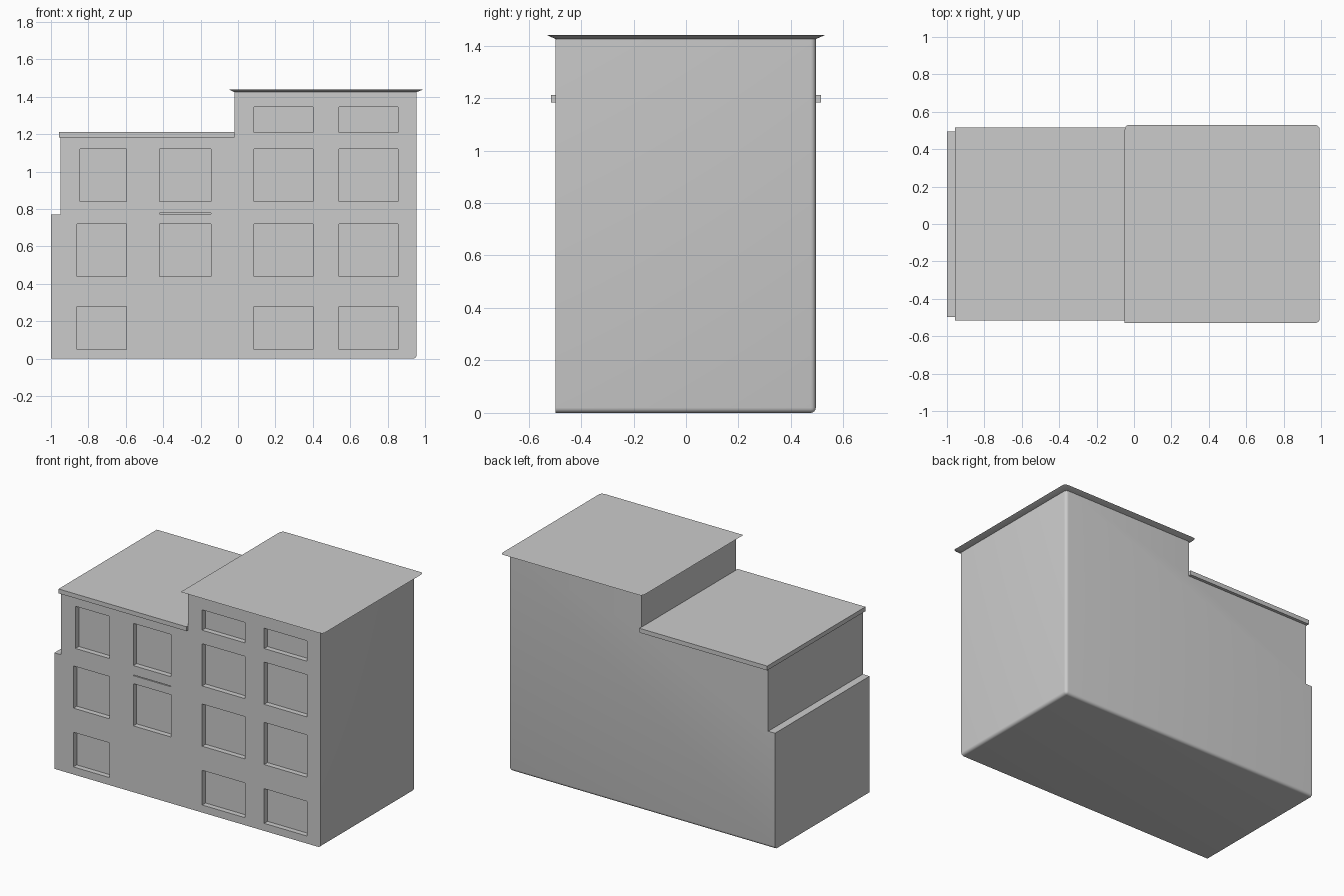
import bpy, bmesh
from mathutils import Vector

if "Cube" in bpy.data.objects:
    bpy.data.objects.remove(bpy.data.objects["Cube"])

Y0, Y1 = -0.497, 0.495       # front and back wall planes
XR, TOP = 0.955, 1.425       # right wall and tall-block height
DEPTH = 0.035                # window recess


def finish(name, bm):
    bmesh.ops.recalc_face_normals(bm, faces=bm.faces)
    mesh = bpy.data.meshes.new(name)
    bm.to_mesh(mesh)
    bm.free()
    ob = bpy.data.objects.new(name, mesh)
    bpy.context.collection.objects.link(ob)
    return ob


def add_box(bm, x0, x1, y0, y1, z0, z1):
    verts = bmesh.ops.create_cube(bm, size=1)["verts"]
    for v in verts:
        v.co = Vector((x1 if v.co.x > 0 else x0,
                       y1 if v.co.y > 0 else y0,
                       z1 if v.co.z > 0 else z0))


def make_active(ob):
    bpy.ops.object.select_all(action='DESELECT')
    ob.select_set(True)
    bpy.context.view_layer.objects.active = ob


# Stepped building block: front silhouette extruded to the back
profile = [(-1, 0), (XR, 0), (XR, TOP), (-0.02, TOP), (-0.02, 1.19),
           (-0.95, 1.19), (-0.95, 0.77), (-1, 0.77)]
bm = bmesh.new()
face = bm.faces.new([bm.verts.new((x, Y0, z)) for x, z in profile])
ext = bmesh.ops.extrude_face_region(bm, geom=[face])["geom"]
bmesh.ops.translate(bm, vec=(0, Y1 - Y0, 0),
                    verts=[g for g in ext if isinstance(g, bmesh.types.BMVert)])
# Rounded edges: back right corner, bottom right and bottom back
near = lambda a, b: abs(a - b) < 1e-4
rounded = []
for e in bm.edges:
    planes = [all(near(v.co.x, XR) for v in e.verts),
              all(near(v.co.y, Y1) for v in e.verts),
              all(near(v.co.z, 0) for v in e.verts)]
    if sum(planes) == 2:
        rounded.append(e)
bmesh.ops.bevel(bm, geom=rounded, offset=0.02, segments=4, profile=0.5,
                affect='EDGES')
building = finish("building_walls", bm)

# Window recesses
low, mid, high, attic = (0.05, 0.28), (0.44, 0.72), (0.84, 1.12), (1.21, 1.345)
columns = [(-0.86, -0.595, [low, mid]),
           (-0.845, -0.595, [high]),
           (-0.42, -0.145, [mid, high]),
           (0.085, 0.40, [low, mid, high, attic]),
           (0.54, 0.855, [low, mid, high, attic])]
bm = bmesh.new()
for x0, x1, rows in columns:
    for z0, z1 in rows:
        add_box(bm, x0, x1, Y0 - 0.1, Y0 + DEPTH, z0, z1)
# Thin groove above the second-column window
add_box(bm, -0.42, -0.145, Y0 - 0.1, Y0 + 0.01, 0.773, 0.778)
cutter = finish("window_cutter", bm)
cutter.hide_render = True

mod = building.modifiers.new("windows", 'BOOLEAN')
mod.operation, mod.object, mod.solver = 'DIFFERENCE', cutter, 'EXACT'
make_active(building)
bpy.ops.object.modifier_apply(modifier=mod.name)
bpy.data.objects.remove(cutter)
bpy.ops.object.shade_smooth_by_angle()

# Low flat roof on the left
bm = bmesh.new()
add_box(bm, -0.957, -0.018, -0.515, 0.515, 1.183, 1.212)
finish("low_roof", bm)

# Flared tall roof on the right, three corners softened
bm = bmesh.new()
add_box(bm, -0.05, 0.993, -0.53, 0.53, TOP, 1.44)
for v in bm.verts:
    if near(v.co.z, TOP):
        v.co.x = XR if v.co.x > 0.5 else -0.02
        v.co.y = Y1 if v.co.y > 0 else Y0
corners = [e for e in bm.edges
           if abs(e.verts[0].co.z - e.verts[1].co.z) > 0.01
           and (e.verts[0].co.x > 0.5 or e.verts[0].co.y > 0)]
bmesh.ops.bevel(bm, geom=corners, offset=0.018, segments=3, profile=0.5,
                affect='EDGES')
roof = finish("tall_roof", bm)
make_active(roof)
bpy.ops.object.shade_smooth_by_angle()
